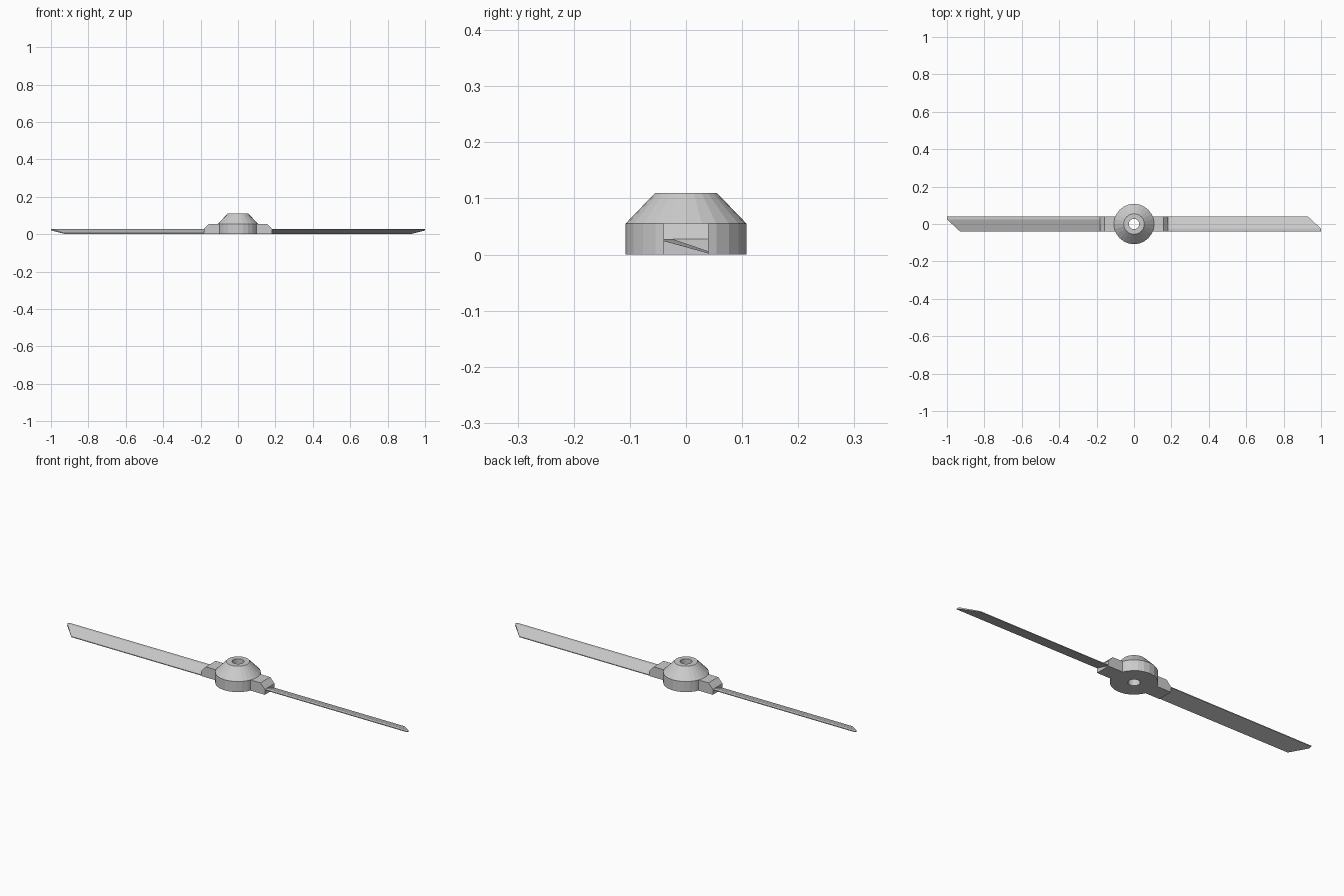
import bpy
import math

if "Cube" in bpy.data.objects:
    bpy.data.objects.remove(bpy.data.objects["Cube"])

SIDES = 24


def make_object(name, verts, faces, angle=0.0):
    mesh = bpy.data.meshes.new(name)
    mesh.from_pydata(verts, [], faces)
    obj = bpy.data.objects.new(name, mesh)
    bpy.context.collection.objects.link(obj)
    obj.rotation_euler.z = angle
    return obj


def lathe(name, profile):
    """Revolve a closed (radius, z) outline, listed counter-clockwise."""
    n = len(profile)
    verts = []
    for i in range(SIDES):
        a = math.tau * i / SIDES
        verts += [(r * math.cos(a), r * math.sin(a), z) for r, z in profile]
    faces = []
    for i in range(SIDES):
        j = (i + 1) % SIDES
        for k in range(n):
            m = (k + 1) % n
            faces.append((i * n + k, j * n + k, j * n + m, i * n + m))
    return make_object(name, verts, faces)


def loft(name, start, end, angle):
    """Join two matching outlines, counter-clockwise as seen from the end."""
    n = len(start)
    faces = [tuple(reversed(range(n))), tuple(range(n, 2 * n))]
    faces += [(k, (k + 1) % n, n + (k + 1) % n, n + k) for k in range(n)]
    return make_object(name, start + end, faces, angle)


# Hub with a conical top and a through bore
lathe("hub", [(0.028, 0), (0.108, 0), (0.108, 0.055), (0.055, 0.11), (0.028, 0.11)])

# Side outline (x, z) of the chamfered blade holder
holder = [(0.07, 0), (0.182, 0), (0.182, 0.028), (0.157, 0.055), (0.07, 0.055)]

# Pitched blade section (y, z)
section = [(-0.04, 0.024), (-0.025, 0.020), (0.04, 0.002),
           (0.04, 0.006), (-0.025, 0.028), (-0.04, 0.028)]


def tip_x(y):
    return 1.0 - 0.07 * max(0.0, y + 0.025) / 0.065


# Two identical arms, half a turn apart
for side, angle in (("right", 0.0), ("left", math.pi)):
    loft("blade_holder_" + side,
         [(x, 0.04, z) for x, z in holder],
         [(x, -0.04, z) for x, z in holder], angle)
    loft("blade_" + side,
         [(0.165, y, z) for y, z in section],
         [(tip_x(y), y, z) for y, z in section], angle)
